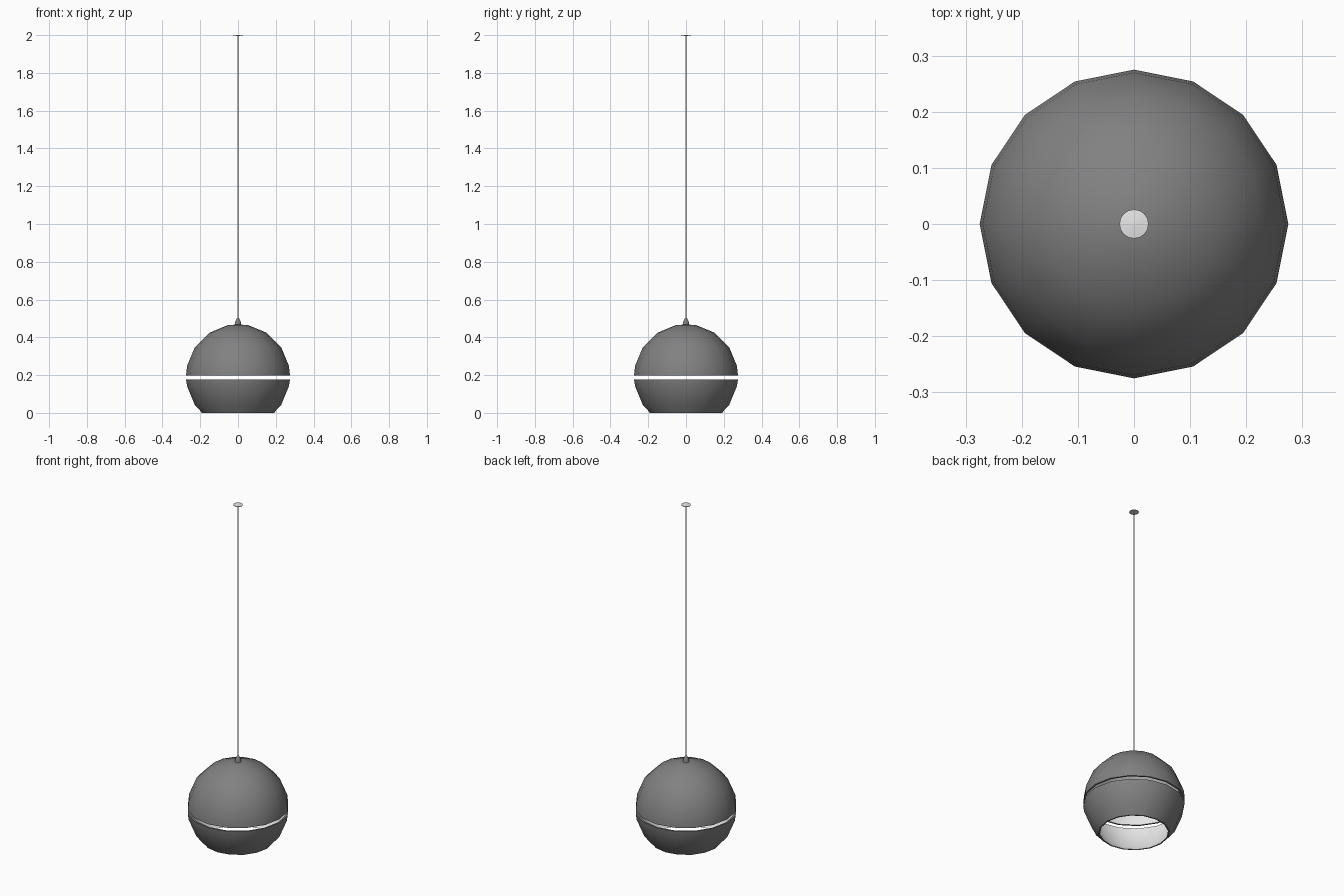
import bpy, bmesh, math

if "Cube" in bpy.data.objects:
    bpy.data.objects.remove(bpy.data.objects["Cube"])

def material(name, v):
    m = bpy.data.materials.new(name)
    m.diffuse_color = (v, v, v, 1)
    m.use_nodes = True
    m.node_tree.nodes["Principled BSDF"].inputs["Base Color"].default_value = m.diffuse_color
    return m

GREY = material("charcoal grey", 0.22)
WHITE = material("white", 0.8)

def lathe(name, profile, sides, mats, closed=False, inner=(), angle=40):
    """Spin (radius, z) points round z; segments listed in inner use the second material."""
    bm = bmesh.new()
    rings = []
    for r, z in profile:
        if r == 0:
            rings.append([bm.verts.new((0, 0, z))] * sides)
        else:
            rings.append([bm.verts.new((r * math.cos(2 * math.pi * i / sides),
                                        r * math.sin(2 * math.pi * i / sides), z))
                          for i in range(sides)])
    n = len(rings)
    for k in range(n if closed else n - 1):
        a, b = rings[k], rings[(k + 1) % n]
        for i in range(sides):
            j = (i + 1) % sides
            corners = list(dict.fromkeys((a[i], a[j], b[j], b[i])))
            if len(corners) > 2:
                bm.faces.new(corners).material_index = 1 if k in inner else 0
    bmesh.ops.recalc_face_normals(bm, faces=bm.faces)
    me = bpy.data.meshes.new(name)
    bm.to_mesh(me)
    bm.free()
    for m in mats:
        me.materials.append(m)
    ob = bpy.data.objects.new(name, me)
    bpy.context.collection.objects.link(ob)
    bpy.ops.object.select_all(action='DESELECT')
    ob.select_set(True)
    bpy.context.view_layer.objects.active = ob
    bpy.ops.object.shade_smooth_by_angle(angle=math.radians(angle))
    return ob

R, T, CZ = 0.275, 0.01, 0.195   # shade radius, wall thickness, centre height

def arc(radius, degrees):
    return [(radius * math.cos(math.radians(d)), CZ + radius * math.sin(math.radians(d)))
            for d in degrees]

# Upper dome: outer skin down to the gap, then the white lining back up
up = (78.75, 56.25, 33.75, 11.25)
dome = ([(0, 0.468)] + arc(R, up) + [(R, 0.198), (R - T, 0.198)]
        + arc(R - T, up[::-1]) + [(0, 0.458)])
lathe("upper_shade", dome, 16, (GREY, WHITE), inner=range(6, 11))

# Lower band: open at the bottom, white lining inside
down = (-11.25, -33.75)
band = ([(R, 0.177)] + arc(R, down) + [(0.195, 0.006), (0.192, 0), (0.184, 0)]
        + arc(R - T, down[::-1]) + [(R - T, 0.177)])
lathe("lower_shade", band, 16, (GREY, WHITE), closed=True, inner=(5, 6, 7))

# Cord grip on top of the dome
lathe("cord_grip", [(0, 0.46), (0.017, 0.46), (0.017, 0.474), (0.013, 0.486),
                    (0.008, 0.498), (0.003, 0.503), (0, 0.503)], 16, (GREY,))

# Cord and ceiling plate
lathe("cord", [(0, 0.49), (0.003, 0.49), (0.003, 1.997), (0, 1.997)], 8, (WHITE,))
lathe("ceiling_plate", [(0, 1.994), (0.026, 1.994), (0.026, 1.997), (0.005, 2.0),
                        (0, 2.0)], 16, (WHITE,))
